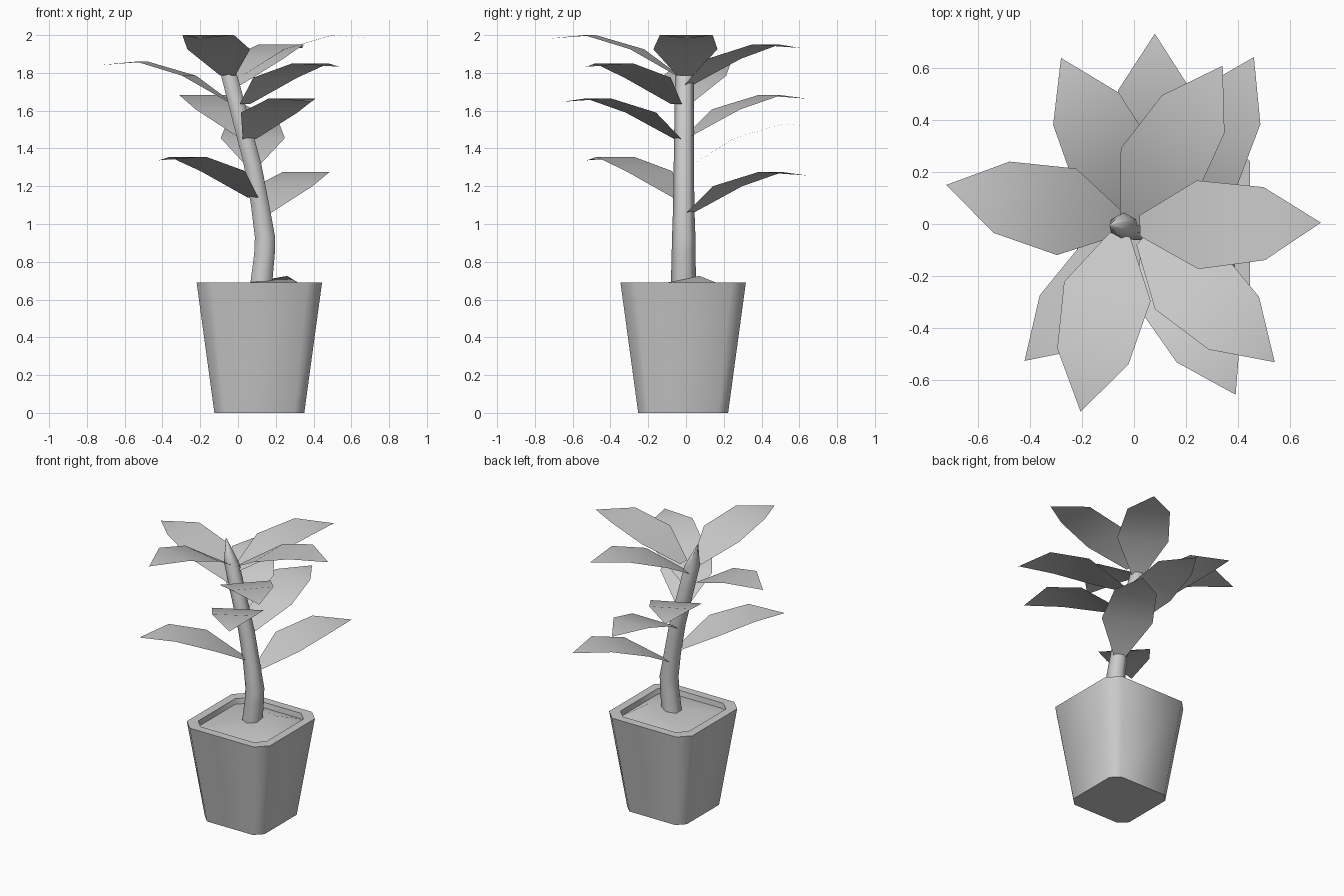
import bpy, math
from mathutils import Vector

if "Cube" in bpy.data.objects:
    bpy.data.objects.remove(bpy.data.objects["Cube"])

CX, CY = 0.113, -0.015   # pot centre


def make(name, verts, faces, angle=40):
    me = bpy.data.meshes.new(name)
    me.from_pydata([tuple(v) for v in verts], [], faces)
    me.update()
    ob = bpy.data.objects.new(name, me)
    bpy.context.collection.objects.link(ob)
    bpy.ops.object.select_all(action='DESELECT')
    ob.select_set(True)
    bpy.context.view_layer.objects.active = ob
    bpy.ops.object.shade_smooth_by_angle(angle=math.radians(angle))
    return ob


def loft(rings):
    """Stack equal rings into side quads."""
    n = len(rings[0])
    verts = [v for r in rings for v in r]
    faces = [(k * n + i, k * n + (i + 1) % n, (k + 1) * n + (i + 1) % n, (k + 1) * n + i)
             for k in range(len(rings) - 1) for i in range(n)]
    return verts, faces


def chamfered_square(h, z):
    c = h * 0.77
    pts = [(h, -c), (h, c), (c, h), (-c, h), (-h, c), (-h, -c), (-c, -h), (c, -h)]
    return [Vector((CX + x, CY + y, z)) for x, y in pts]


# Pot: tapered body, flat rim, short inner wall
verts, faces = loft([chamfered_square(h, z) for h, z in
                     [(0.238, 0), (0.332, 0.69), (0.273, 0.69), (0.268, 0.645)]])
faces.append(tuple(range(7, -1, -1)))
make("pot", verts, faces, 50)

# Soil: fan with an off-centre mound
soil = chamfered_square(0.27, 0.652) + [Vector((0.26, 0.07, 0.725))]
make("soil", soil, [(i, (i + 1) % 8, 8) for i in range(8)])

# Stem: bent six-sided trunk tapering to a point (x, y, z, radius)
path = [(0.118, -0.013, 0.64, 0.068), (0.14, -0.013, 0.84, 0.063),
        (0.143, -0.012, 0.93, 0.062), (0.117, -0.012, 1.10, 0.056),
        (0.076, -0.011, 1.32, 0.054), (-0.045, -0.008, 1.78, 0.05),
        (-0.09, -0.005, 1.94, 0.004)]
rings = []
for x, y, z, r in path:
    rings.append([Vector((x + r * math.sin(a), y - r * math.cos(a), z))
                  for a in (math.tau * i / 6 for i in range(6))])
verts, faces = loft(rings)
top = 6 * (len(path) - 1)
faces += [tuple(range(top, top + 6)), (5, 4, 3, 2, 1, 0)]
make("stem", verts, faces, 70)


# Leaves: identical folded blades, each aimed at a tip (tip x, tip y, base z)
def leaf(name, tx, ty, z0):
    for p, q in zip(path, path[1:]):
        if p[2] <= z0 <= q[2]:
            t = (z0 - p[2]) / (q[2] - p[2])
            base = Vector((p[0] + t * (q[0] - p[0]), p[1] + t * (q[1] - p[1]), z0))
    d = Vector((tx - base.x, ty - base.y, 0)).normalized()
    side = Vector((-d.y, d.x, 0))
    origin = Vector((tx, ty, z0)) - d * 0.735
    verts = []
    for r, h, w in [(0.04, 0, 0.04), (0.262, 0.14, 0.17), (0.518, 0.215, 0.14)]:
        c = origin + d * r + Vector((0, 0, h))
        verts += [c - side * w, c + side * w]
    verts.append(origin + d * 0.735 + Vector((0, 0, 0.197)))
    make(name, verts, [(0, 2, 3, 1), (2, 4, 5, 3), (4, 6, 5)])


tips = [(0.46, 0.64, 1.06), (-0.42, -0.525, 1.14), (0.08, 0.73, 1.315),
        (0.39, -0.655, 1.45), (-0.28, 0.637, 1.467), (0.54, -0.53, 1.635),
        (-0.72, 0.15, 1.645), (0.34, 0.607, 1.735), (-0.205, -0.72, 1.785),
        (0.717, 0.005, 1.785)]
for i, (tx, ty, z0) in enumerate(tips):
    leaf(f"leaf_{i + 1}", tx, ty, z0)
